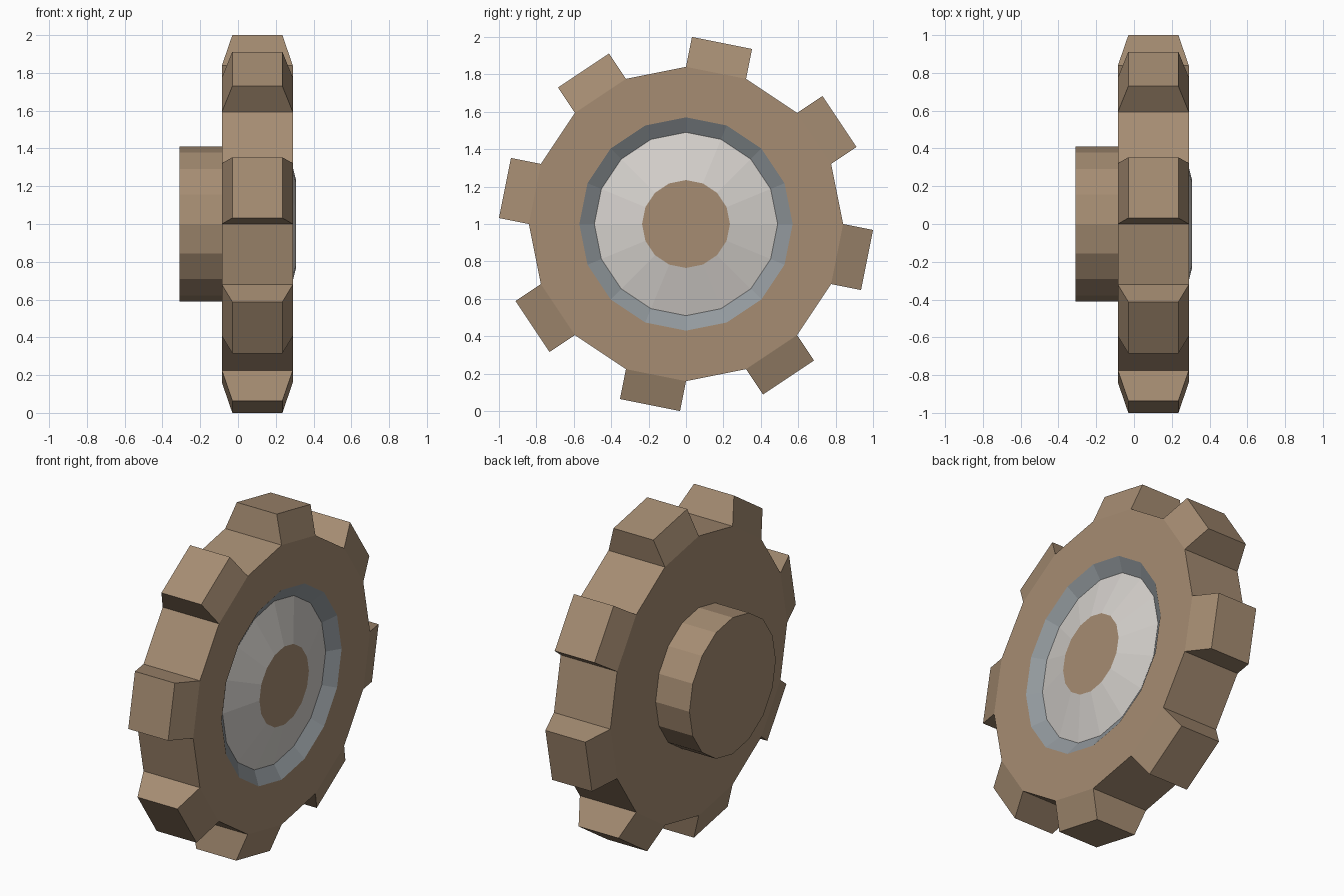
import bpy, bmesh
from math import cos, sin, tau
from mathutils import Vector

if "Cube" in bpy.data.objects:
    bpy.data.objects.remove(bpy.data.objects["Cube"])

SIDES = 16
CENTRE_Z = 1.0


def material(name, rgb):
    m = bpy.data.materials.new(name)
    m.diffuse_color = (*rgb, 1)
    m.use_nodes = True
    m.node_tree.nodes["Principled BSDF"].inputs["Base Color"].default_value = m.diffuse_color
    return m


BROWN = material("brown", (0.38, 0.265, 0.17))
STEEL = material("steel", (0.29, 0.32, 0.34))
PALE = material("pale_grey", (0.67, 0.64, 0.61))


def lathe(profile, cap_end=False):
    """Turn (x, radius) points about the x axis; quads listed band by band."""
    bm = bmesh.new()
    rings = [[bm.verts.new((x, r * cos(tau * k / SIDES), r * sin(tau * k / SIDES)))
              for k in range(SIDES)] for x, r in profile]
    bands = []
    for a, b in zip(rings, rings[1:]):
        bands.append([bm.faces.new((a[k], a[(k + 1) % SIDES], b[(k + 1) % SIDES], b[k]))
                      for k in range(SIDES)])
    if cap_end:
        bm.faces.new(rings[-1])
    bm.normal_update()
    return bm, bands


def finish(name, bm, mat):
    mesh = bpy.data.meshes.new(name)
    bm.to_mesh(mesh)
    bm.free()
    mesh.materials.append(mat)
    ob = bpy.data.objects.new(name, mesh)
    ob.location.z = CENTRE_Z
    bpy.context.collection.objects.link(ob)
    return ob


# Gear body: back annulus, rim, front annulus
X0, X1 = -0.085, 0.29
bm, bands = lathe([(X0, 0.41), (X0, 0.84), (X1, 0.84), (X1, 0.57)])
for f in bm.faces:
    f.normal_flip()
bm.normal_update()

# Teeth: every other rim face pulled straight out and narrowed along the axle
teeth = bmesh.ops.extrude_discrete_faces(bm, faces=bands[1][1::2])["faces"]
for f in teeth:
    out = f.calc_center_median()
    out.x = 0
    out.normalize()
    for v in f.verts:
        v.co += out * 0.163
        v.co.x = -0.03 if v.co.x < 0.1 else 0.235
finish("gear_body", bm, BROWN)

# Hub drum on the back
bm, _ = lathe([(X0, 0.41), (-0.31, 0.41)], cap_end=True)
bmesh.ops.recalc_face_normals(bm, faces=bm.faces)
finish("back_hub", bm, BROWN)


# Front details, all facing +x
def front_part(name, profile, mat, cap=False):
    bm, _ = lathe(profile, cap)
    for f in bm.faces:
        if f.normal.x < 0:
            f.normal_flip()
    finish(name, bm, mat)


front_part("recess_ring", [(X1, 0.57), (0.24, 0.49)], STEEL)
front_part("raised_dish", [(0.24, 0.49), (0.307, 0.235)], PALE)
front_part("centre_cap", [(0.307, 0.235)], BROWN, cap=True)
